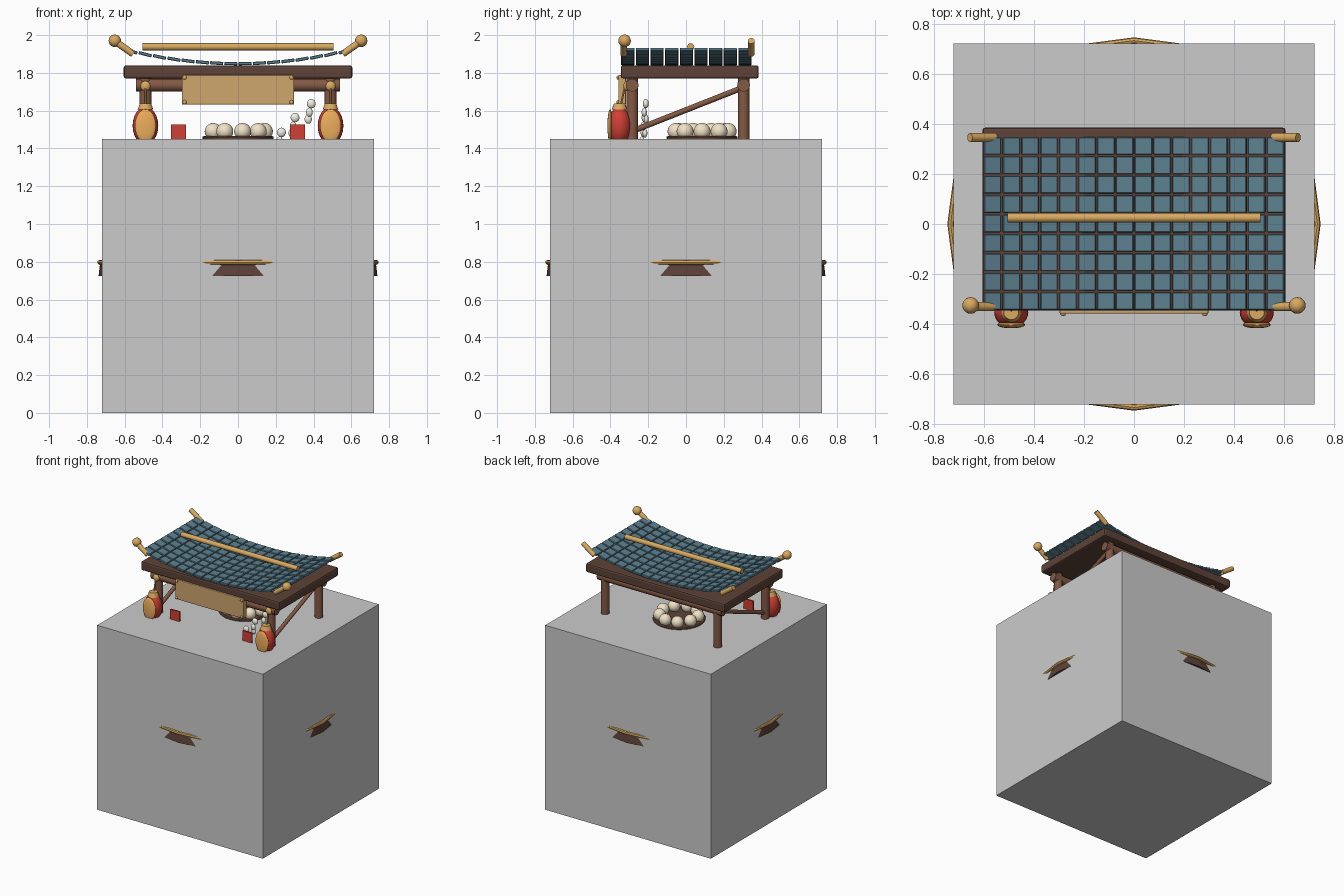
import bpy, bmesh, math
from mathutils import Vector, Matrix

if "Cube" in bpy.data.objects:
    bpy.data.objects.remove(bpy.data.objects["Cube"])


def mat(name, r, g, b):
    m = bpy.data.materials.new(name)
    m.diffuse_color = (r, g, b, 1)
    m.use_nodes = True
    m.node_tree.nodes["Principled BSDF"].inputs["Base Color"].default_value = m.diffuse_color
    return m


DARK = mat("dark_wood", .11, .055, .04)
WOOD = mat("post_wood", .23, .10, .06)
TILE = mat("roof_tile", .11, .22, .28)
GOLD = mat("gold", .70, .40, .12)
TAN = mat("sign_tan", .62, .38, .15)
RED = mat("red", .62, .05, .035)
ORANGE = mat("orange", .85, .42, .11)
BUN = mat("bun", .88, .76, .57)
WHITE = mat("steam_white", .88, .86, .78)


def finish(name, m, smooth=True):
    o = bpy.context.object
    o.name = name
    if m:
        o.data.materials.append(m)
    if smooth:
        bpy.ops.object.shade_smooth_by_angle(angle=math.radians(35))
    return o


def box(name, loc, size, m=None, bevel=0):
    bpy.ops.mesh.primitive_cube_add(size=1, location=loc)
    o = finish(name, m, False)
    o.data.transform(Matrix.Diagonal((*size, 1)))
    if bevel:
        b = o.modifiers.new("bevel", 'BEVEL')
        b.width, b.segments = bevel, 2
    return o


def ball(name, loc, r, m, seg=20):
    bpy.ops.mesh.primitive_uv_sphere_add(segments=seg, ring_count=seg // 2, radius=1, location=loc)
    bpy.context.object.data.transform(Matrix.Diagonal((*r, 1)))
    return finish(name, m)


def rod(name, a, b, r, m, r2=None, n=16):
    a, b = Vector(a), Vector(b)
    d = b - a
    bpy.ops.mesh.primitive_cone_add(vertices=n, radius1=r, radius2=r if r2 is None else r2,
                                    depth=d.length, location=(a + b) / 2)
    bpy.context.object.rotation_euler = d.to_track_quat('Z', 'Y').to_euler()
    return finish(name, m)


# Plain block with a disc and gold ring just breaking through its sides
box("base_block", (0, 0, .725), (1.44, 1.44, 1.45))
rod("inner_disc", (0, 0, .725), (0, 0, .787), .738, DARK, .731, 24)
bpy.ops.mesh.primitive_torus_add(location=(0, 0, .797), major_radius=.732, minor_radius=.013,
                                 major_segments=24, minor_segments=8)
finish("inner_ring", GOLD)

# Roof frame
box("roof_frame", (0, .02, 1.805), (1.21, .73, .07), DARK, .012)

# Tiles in a sagging sheet, rising to both ends
bm = bmesh.new()
for i in range(16):
    x = (i - 7.5) * .0755
    z = 1.849 + .066 * (x / .566) ** 2
    tilt = -math.atan(1.3 * 2 * .066 * x / .566 ** 2)
    for j in range(9):
        y = -.308 + j * .0775
        M = Matrix.Translation((x, y, z)) @ Matrix.Rotation(tilt, 4, 'Y') @ Matrix.Diagonal((.070, .070, .017, 1))
        bmesh.ops.create_cube(bm, size=1, matrix=M)
me = bpy.data.meshes.new("roof_tiles")
bm.to_mesh(me)
bm.free()
tiles = bpy.data.objects.new("roof_tiles", me)
bpy.context.collection.objects.link(tiles)
me.materials.append(TILE)
bv = tiles.modifiers.new("bevel", 'BEVEL')
bv.width, bv.segments = .003, 1

# Ridge pole and cross beams
rod("ridge_pole", (-.505, .025, 1.938), (.505, .025, 1.938), .019, GOLD)
rod("front_beam", (-.54, -.285, 1.735), (.54, -.285, 1.735), .034, WOOD)
rod("back_beam", (-.54, .305, 1.735), (.54, .305, 1.735), .034, WOOD)

for s, side in ((-1, "left"), (1, "right")):
    x = .49 * s
    # Posts and diagonal braces
    rod(side + "_front_post", (x, -.285, 1.40), (x, -.285, 1.78), .031, WOOD)
    rod(side + "_back_post", (x, .305, 1.40), (x, .305, 1.78), .031, WOOD)
    rod(side + "_brace", (x, -.275, 1.495), (x, .295, 1.72), .015, WOOD, n=12)
    # Upturned roof corners
    rod(side + "_front_horn", (.555 * s, -.33, 1.90), (.64 * s, -.33, 1.96), .018, GOLD)
    ball(side + "_front_finial", (.652 * s, -.325, 1.97), (.033,) * 3, GOLD)
    rod(side + "_back_horn", (.555 * s, .345, 1.90), (.655 * s, .345, 1.97), .018, GOLD)
    # Lantern with a lit front panel
    ball(side + "_lantern", (x, -.352, 1.52), (.068, .062, .10), RED, 24)
    ball(side + "_lantern_panel", (x, -.402, 1.52), (.056, .014, .088), ORANGE, 24)
    rod(side + "_lantern_cap", (x, -.352, 1.605), (x, -.352, 1.637), .042, GOLD, .03)
    rod(side + "_lantern_cord", (x, -.345, 1.63), (x, -.325, 1.72), .005, GOLD, n=8)
    ball(side + "_lantern_hook", (x, -.315, 1.73), (.027, .016, .027), GOLD, 16)
    # Red paper squares
    box(side + "_red_paper", (.315 * s, -.33, 1.485), (.08, .012, .085), RED)
    # Sign studs
    for z in (1.645, 1.775):
        ball(side + "_sign_stud", (.283 * s, -.36, z), (.011, .008, .011), GOLD, 12)

# Blank sign board
box("sign_board", (0, -.338, 1.71), (.595, .04, .155), TAN, .005)

# Tray of buns
rod("tray", (0, .085, 1.44), (0, .085, 1.46), .18, DARK, n=32)
bpy.ops.mesh.primitive_torus_add(location=(0, .085, 1.457), major_radius=.18, minor_radius=.009,
                                 major_segments=32, minor_segments=8)
finish("tray_rim", WOOD)
for k in range(9):
    a = math.tau * k / 9
    ball("bun", (.14 * math.cos(a), .085 + .14 * math.sin(a), 1.49), (.045, .045, .045), BUN)

# Three rising wisps of steam
for n, (x, top) in enumerate(((.23, 1.485), (.302, 1.563), (.388, 1.637))):
    y = -.225 + .006 * n
    ball("steam_head", (x, y, top), (.024, .016, .025), WHITE, 14)
    ball("steam_middle", (x - .010, y - .008, top - .045), (.018, .014, .024), WHITE, 14)
    ball("steam_tail", (x - .016, y + .002, top - .082), (.020, .013, .024), WHITE, 14)
